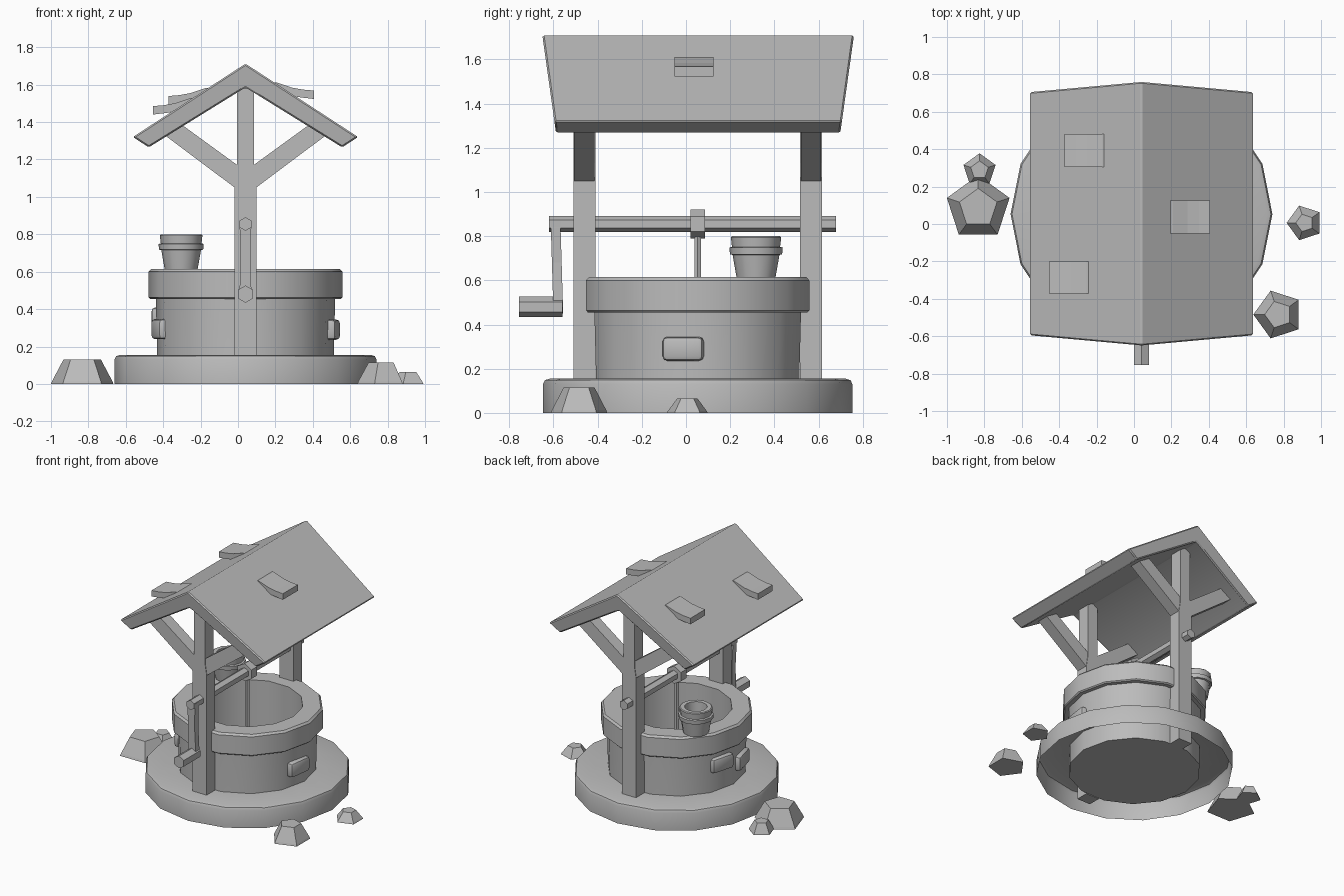
import bpy, bmesh, math
from mathutils import Matrix, Vector

if "Cube" in bpy.data.objects:
    bpy.data.objects.remove(bpy.data.objects["Cube"])

CX, CY = 0.04, 0.053          # centre axis of the well
grey = bpy.data.materials.new("plain grey")
grey.diffuse_color = (0.5, 0.5, 0.5, 1)
grey.use_nodes = True
grey.node_tree.nodes["Principled BSDF"].inputs["Base Color"].default_value = grey.diffuse_color


def finish(name, bm, smooth=None, recalc=True):
    if recalc:
        bmesh.ops.recalc_face_normals(bm, faces=bm.faces)
    me = bpy.data.meshes.new(name)
    bm.to_mesh(me)
    bm.free()
    me.materials.append(grey)
    if smooth:
        me.shade_smooth()
        me.set_sharp_from_angle(angle=math.radians(smooth))
    ob = bpy.data.objects.new(name, me)
    bpy.context.collection.objects.link(ob)
    return ob


def lathe(name, profile, n, cx, cy, smooth=32):
    """Revolve (radius, z) points around a vertical axis."""
    bm = bmesh.new()
    rings = []
    for r, z in profile:
        rings.append([bm.verts.new((cx + r * math.cos(2 * math.pi * i / n),
                                    cy + r * math.sin(2 * math.pi * i / n), z)) for i in range(n)])
    for a, b in zip(rings, rings[1:]):
        for i in range(n):
            j = (i + 1) % n
            bm.faces.new((a[i], a[j], b[j], b[i]))
    bmesh.ops.remove_doubles(bm, verts=bm.verts, dist=1e-5)
    return finish(name, bm, smooth, recalc=False)


def prism(name, pts, y0, y1, move=None, bevel=0, smooth=None):
    """Extrude an (x, z) outline along y."""
    bm = bmesh.new()
    a = [bm.verts.new((x, y0, z)) for x, z in pts]
    b = [bm.verts.new((x, y1, z)) for x, z in pts]
    n = len(pts)
    bm.faces.new(a)
    bm.faces.new(b[::-1])
    for i in range(n):
        bm.faces.new((a[i], b[i], b[(i + 1) % n], a[(i + 1) % n]))
    if move:
        for v in bm.verts:
            v.co.y = move(v.co)
    if bevel:
        bmesh.ops.recalc_face_normals(bm, faces=bm.faces)
        bmesh.ops.bevel(bm, geom=bm.edges[:], offset=bevel, segments=1, affect='EDGES')
    return finish(name, bm, smooth)


def hexagon(z, r):
    return [(CX + r * math.sin(k * math.pi / 3), z + r * math.cos(k * math.pi / 3)) for k in range(6)]


# Stone base (open underneath), well wall and rim
lathe("base", [(0.70, 0), (0.70, 0.13), (0.692, 0.148), (0.67, 0.155), (0.40, 0.155)], 16, CX, CY)
lathe("well_wall", [(0, 0.003), (0.472, 0.003), (0.472, 0.16), (0.48, 0.47), (0.38, 0.47),
                    (0.38, 0.05), (0, 0.05)], 14, CX, CY)
lathe("well_rim", [(0.38, 0.455), (0.51, 0.455), (0.518, 0.463), (0.518, 0.60), (0.505, 0.614),
                   (0.38, 0.614), (0.38, 0.455)], 14, CX, CY)

# Raised wall stones: angle and height
for i, (ang, z) in enumerate([(-8, 0.29), (165, 0.355), (194, 0.293)]):
    bm = bmesh.new()
    bmesh.ops.create_cube(bm, size=1)
    bmesh.ops.scale(bm, vec=(0.09, 0.185, 0.108), verts=bm.verts)
    bmesh.ops.bevel(bm, geom=bm.edges[:], offset=0.02, segments=2, profile=0.5, affect='EDGES')
    m = (Matrix.Translation((CX, CY, z)) @ Matrix.Rotation(math.radians(ang), 4, 'Z')
         @ Matrix.Translation((0.455, 0, 0)))
    bmesh.ops.transform(bm, matrix=m, verts=bm.verts)
    finish(f"wall_stone_{i + 1}", bm, 40)

# Posts with a pair of braces each
for side, y in (("front", -0.46), ("back", 0.566)):
    prism(f"{side}_post", [(-0.018, 0), (0.098, 0), (0.098, 1.05), (0.085, 1.13), (0.085, 1.6),
                           (-0.005, 1.6), (-0.005, 1.13), (-0.018, 1.05)], y - 0.05, y + 0.05)
    for s, lr in ((-1, "left"), (1, "right")):
        pts = [(0.03, 1.035), (0.058, 1.05), (0.425, 1.325), (0.36, 1.40), (0.03, 1.16)]
        prism(f"{side}_{lr}_brace", [(CX + s * d, z) for d, z in pts], y - 0.046, y + 0.046)


# Roof, longer along the ridge than at the eaves
def flare(co):
    return CY + 0.002 + math.copysign(0.648 + (co.z - 1.3) * 0.14, co.y)


half = [(0.602, 1.32), (0.517, 1.265)]
prism("roof", [(CX, 1.712), (CX + 0.602, 1.32), (CX + 0.517, 1.265), (CX, 1.585),
               (CX - 0.517, 1.265), (CX - 0.602, 1.32)], -1, 1, flare, 0.008, 32)

# Lifted shingles: side, distance of the tip from the ridge, y range, length
for i, (s, d, y0, y1) in enumerate([(1, 0.367, -0.052, 0.125), (-1, 0.412, 0.305, 0.48),
                                    (-1, 0.495, -0.372, -0.2)]):
    offs = [(0, 0.052), (0, 0.097), (0.06, 0.063), (0.12, 0.035), (0.20, 0.01),
            (0.24, -0.02), (0.12, -0.01), (0.06, 0.02)]
    prism(f"shingle_{i + 1}", [(CX + s * (d - u), 1.71 - 0.65 * (d - u) + h) for u, h in offs], y0, y1)

# Winch: shaft, collar, crank arm and handle
prism("winch_shaft", hexagon(0.855, 0.036), -0.62, 0.68)
prism("winch_collar", hexagon(0.855, 0.066), 0.02, 0.085)
prism("crank_arm", [(0.04, 0.885), (0.072, 0.868), (0.066, 0.68), (0.072, 0.48), (0.04, 0.45),
                    (0.008, 0.48), (0.014, 0.68), (0.008, 0.868)], -0.612, -0.568,
      lambda co: co.y + (0.85 - co.z) * 0.03)
prism("crank_handle", hexagon(0.48, 0.046), -0.755, -0.56)

# Rope hanging into the well
lathe("rope", [(0, 0.1), (0.018, 0.1), (0.018, 0.84), (0, 0.84)], 6, CX, CY)

# Bucket standing on the rim, with a raised hoop
lathe("bucket", [(0, 0.612), (0.088, 0.612), (0.106, 0.715), (0.118, 0.718), (0.121, 0.748),
                 (0.109, 0.752), (0.114, 0.795), (0.108, 0.80), (0.078, 0.80), (0.07, 0.66),
                 (0, 0.66)], 12, -0.304, 0.317)

# Five-sided loose rocks: x, y, radius, height, top scale, rotation
rocks = [(-0.833, 0.085, 0.176, 0.13, 0.6, 90), (-0.826, 0.288, 0.09, 0.075, 0.55, 90),
         (0.772, -0.484, 0.134, 0.115, 0.55, 180), (0.913, 0.006, 0.097, 0.065, 0.5, 180)]
for k, (x, y, r, h, t, rot) in enumerate(rocks):
    bm = bmesh.new()
    rings = [[bm.verts.new((x + q * math.cos(math.radians(rot + 72 * i)),
                            y + q * math.sin(math.radians(rot + 72 * i)), z)) for i in range(5)]
             for q, z in ((r, 0), (r * 0.96, h * 0.12), (r * t, h))]
    bm.faces.new(rings[0][::-1])
    bm.faces.new(rings[2])
    for a, b in zip(rings, rings[1:]):
        for i in range(5):
            bm.faces.new((a[i], a[(i + 1) % 5], b[(i + 1) % 5], b[i]))
    finish(f"rock_{k + 1}", bm)
